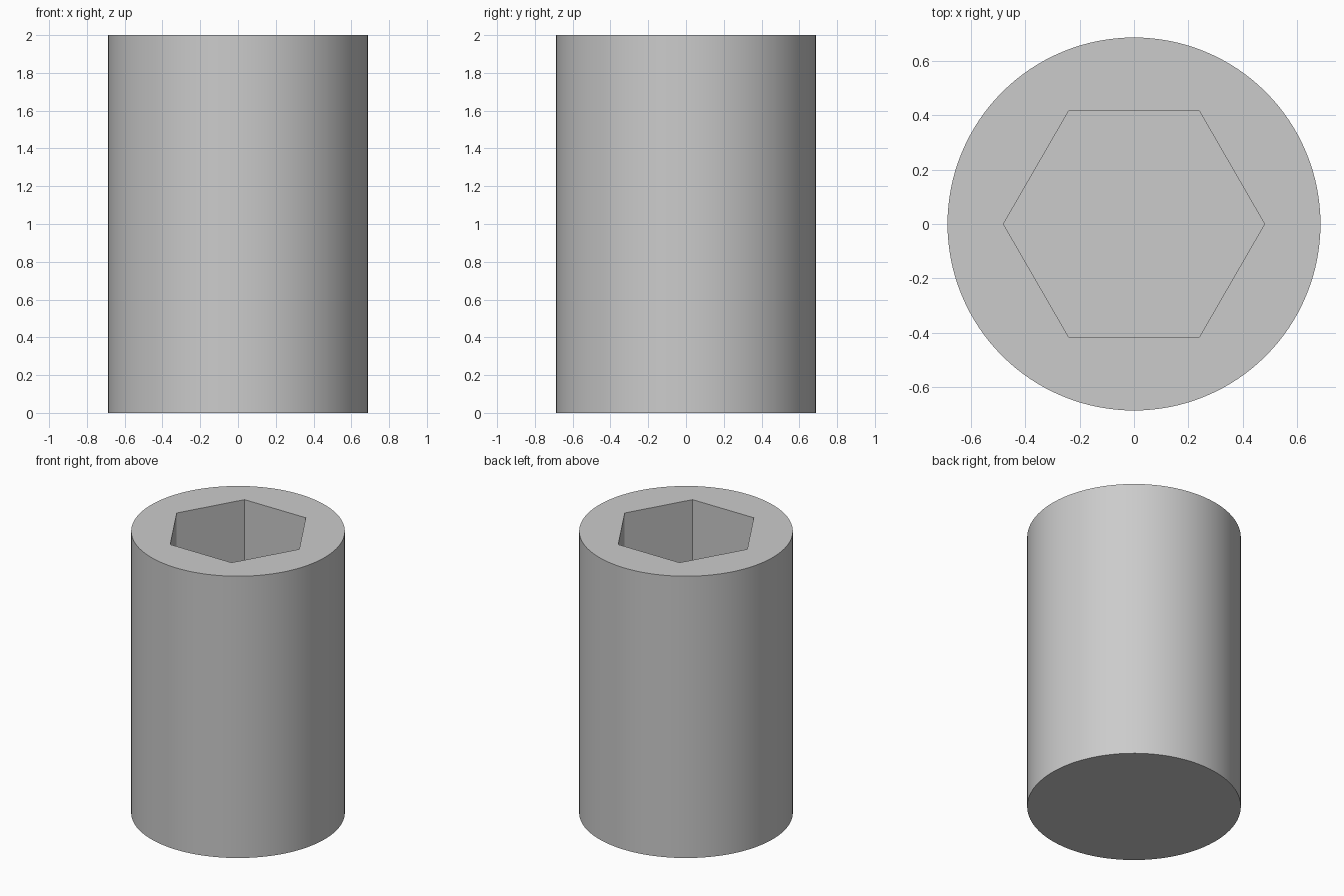
import bpy

if "Cube" in bpy.data.objects:
    bpy.data.objects.remove(bpy.data.objects["Cube"])

RADIUS, HEIGHT = 0.687, 2.0
HEX_RADIUS, HEX_DEPTH = 0.481, 1.5


def prism(name, sides, radius, z0, z1, turn=0.0):
    bpy.ops.mesh.primitive_cylinder_add(
        vertices=sides, radius=radius, depth=z1 - z0,
        location=(0, 0, (z0 + z1) / 2), rotation=(0, 0, turn))
    ob = bpy.context.object
    ob.name = name
    return ob


# Hexagonal socket cutter, corners on the x axis (primitive starts on y)
cutter = prism("hex_socket_cutter", 6, HEX_RADIUS,
               HEIGHT - HEX_DEPTH, HEIGHT + 0.2, 1.5707963)
cutter.hide_render = True
cutter.hide_set(True)

# Round body with the blind socket in its top
body = prism("socket_body", 128, RADIUS, 0, HEIGHT)
cut = body.modifiers.new("hex_socket", 'BOOLEAN')
cut.operation = 'DIFFERENCE'
cut.solver = 'EXACT'
cut.object = cutter
bpy.context.view_layer.objects.active = body
bpy.ops.object.modifier_apply(modifier=cut.name)
bpy.data.objects.remove(cutter)

# Smooth side wall, crisp rims and socket corners
body.select_set(True)
bpy.ops.object.shade_smooth_by_angle(angle=0.52)
